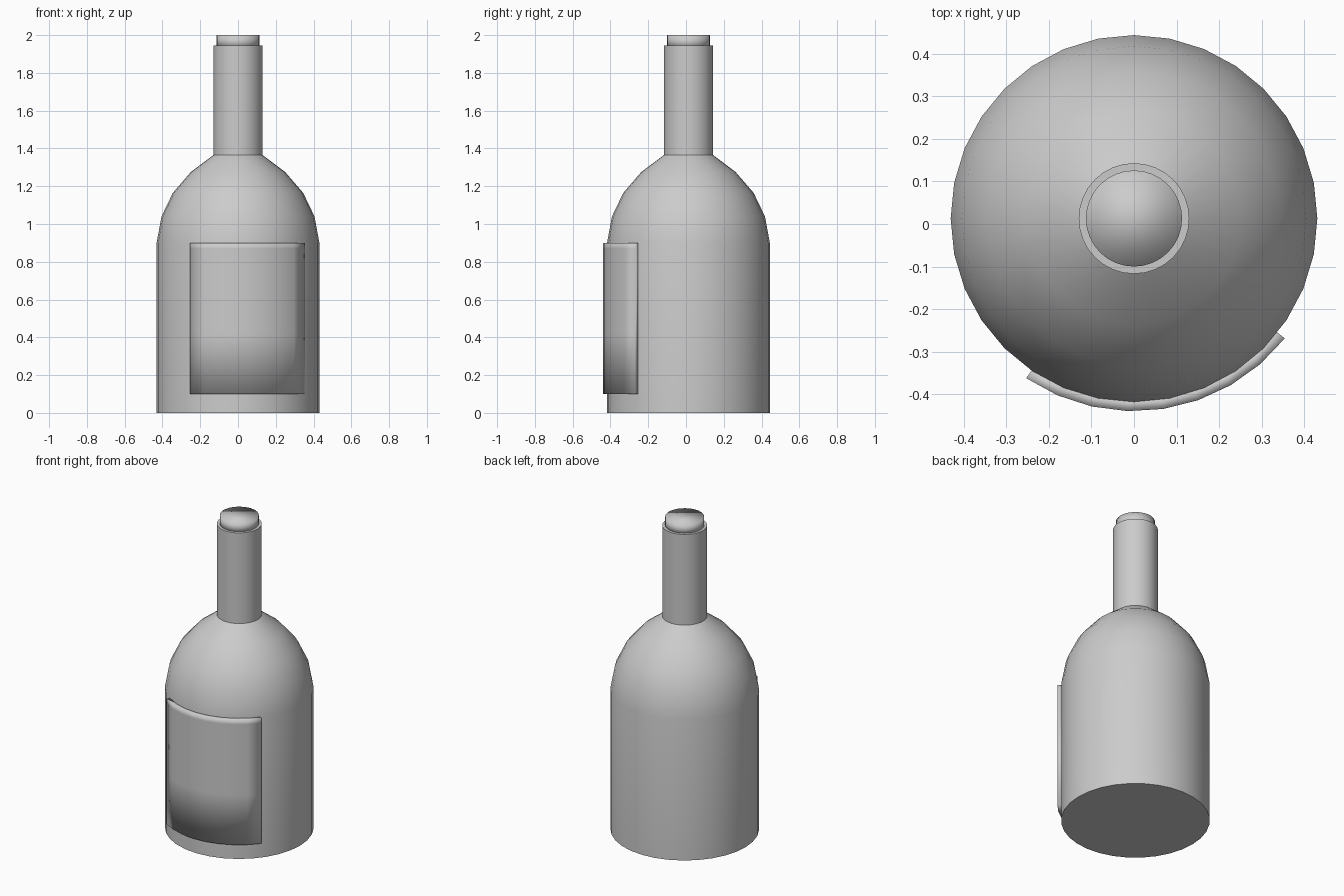
import bpy, bmesh, math

if "Cube" in bpy.data.objects:
    bpy.data.objects.remove(bpy.data.objects["Cube"])

CY = 0.013      # bottle axis sits slightly behind the origin
SIDES = 32


def finish(name, bm, angle):
    bmesh.ops.recalc_face_normals(bm, faces=bm.faces[:])
    mesh = bpy.data.meshes.new(name)
    bm.to_mesh(mesh)
    bm.free()
    obj = bpy.data.objects.new(name, mesh)
    bpy.context.collection.objects.link(obj)
    bpy.ops.object.select_all(action='DESELECT')
    obj.select_set(True)
    bpy.context.view_layer.objects.active = obj
    if angle is None:
        bpy.ops.object.shade_smooth()
    else:
        bpy.ops.object.shade_smooth_by_angle(angle=math.radians(angle))
    return obj


def bridge(bm, a, b, closed=True):
    n = len(a)
    for i in range(n if closed else n - 1):
        j = (i + 1) % n
        bm.faces.new((a[i], a[j], b[j], b[i]))


def lathe(name, profile, angle):
    """Revolve (radius, height) points and cap both ends."""
    bm = bmesh.new()
    rings = []
    for r, z in profile:
        rings.append([bm.verts.new((r * math.cos(t), CY + r * math.sin(t), z))
                      for t in (2 * math.pi * i / SIDES for i in range(SIDES))])
    for a, b in zip(rings, rings[1:]):
        bridge(bm, a, b)
    bm.faces.new(rings[0])
    bm.faces.new(rings[-1])
    return finish(name, bm, angle)


# Bottle glass: straight body, rounded shoulder, long neck
lathe("bottle", [(0.431, 0), (0.431, 0.9), (0.405, 1.04), (0.345, 1.165),
                 (0.25, 1.275), (0.13, 1.365), (0.13, 1.945)], 50)

# Cork in the mouth of the neck
lathe("cork", [(0.113, 1.93), (0.113, 2.0)], None)

# Curved label wrapped round the front, as a thin closed shell
bm = bmesh.new()
START, END, STEPS = math.radians(236), math.radians(321.5), 8
section = [(0.423, 0.1), (0.453, 0.1), (0.453, 0.42),
           (0.453, 0.87), (0.453, 0.9), (0.423, 0.9)]
columns = []
for i in range(STEPS + 1):
    t = START + (END - START) * i / STEPS
    columns.append([bm.verts.new((r * math.cos(t), CY + r * math.sin(t), z))
                    for r, z in section])
for a, b in zip(columns, columns[1:]):
    bridge(bm, a, b)
bm.faces.new(columns[0])
bm.faces.new(columns[-1])
finish("label", bm, None)
